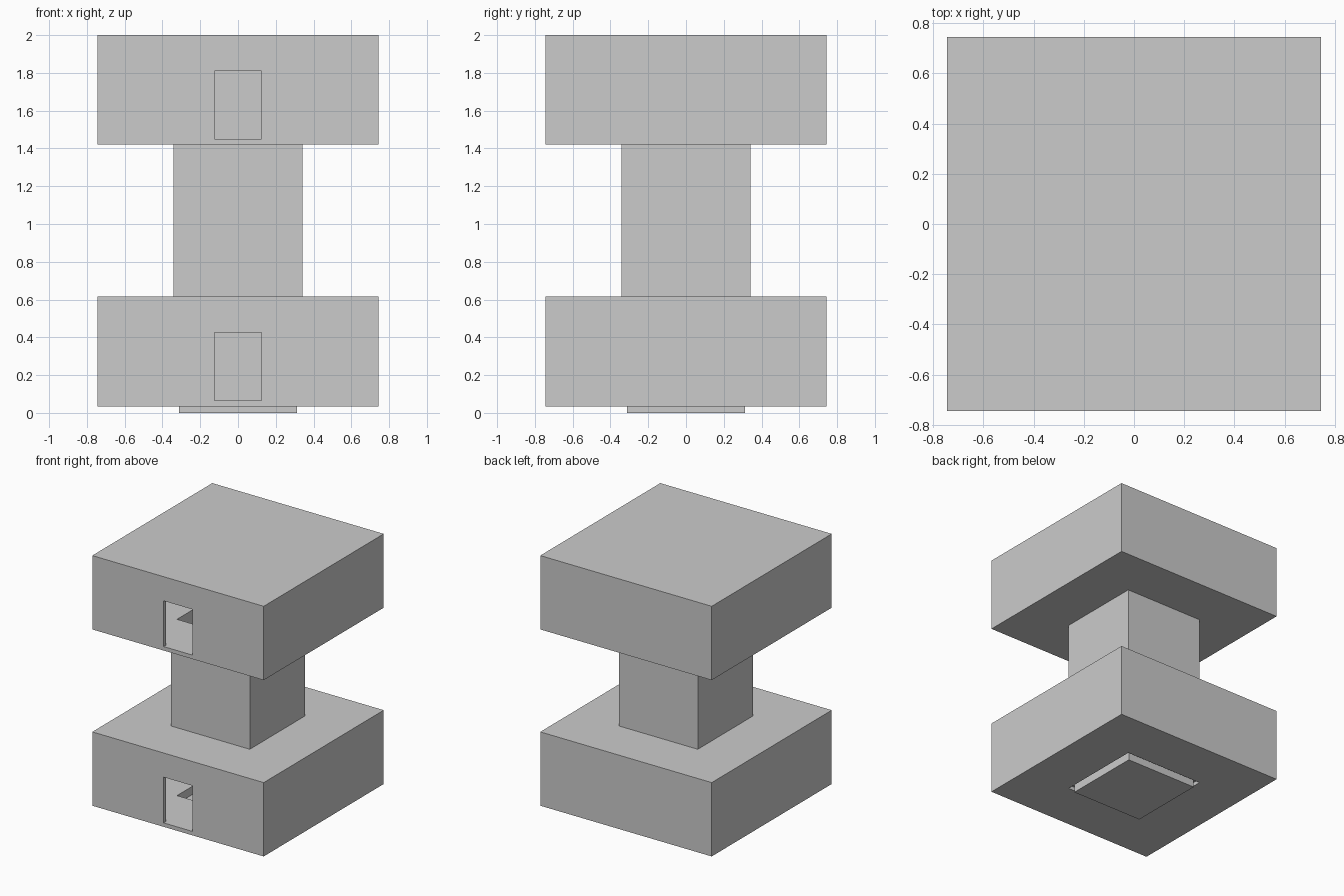
import bpy
import bmesh

if "Cube" in bpy.data.objects:
    bpy.data.objects.remove(bpy.data.objects["Cube"])


def square_lathe(name, profile, cap_start=False, cap_end=False):
    """Sweep a (half width, height) profile around a square."""
    bm = bmesh.new()
    rings = [[bm.verts.new((sx * r, sy * r, z))
              for sx, sy in ((-1, -1), (1, -1), (1, 1), (-1, 1))]
             for r, z in profile]
    for a, b in zip(rings, rings[1:]):
        for i in range(4):
            j = (i + 1) % 4
            bm.faces.new((a[i], a[j], b[j], b[i]))
    if cap_start:
        bm.faces.new(rings[0][::-1])
    if cap_end:
        bm.faces.new(rings[-1])
    bmesh.ops.recalc_face_normals(bm, faces=bm.faces)
    mesh = bpy.data.meshes.new(name)
    bm.to_mesh(mesh)
    bm.free()
    obj = bpy.data.objects.new(name, mesh)
    bpy.context.collection.objects.link(obj)
    return obj


def door_cutter(name, z0, z1):
    bpy.ops.mesh.primitive_cube_add(size=1, location=(0, -0.74, (z0 + z1) / 2))
    obj = bpy.context.object
    obj.name = name
    obj.scale = (0.25, 0.12, z1 - z0)
    obj.hide_render = True
    obj.hide_set(True)
    return obj


ROOM, SHAFT, WALL = 0.745, 0.342, 0.03
IN_ROOM, IN_SHAFT = ROOM - WALL, SHAFT - WALL

# Hollow rooms joined by a hollow shaft: outer skin, then inner skin
outer = [(ROOM, 2.0), (ROOM, 1.42), (SHAFT, 1.42), (SHAFT, 0.615),
         (ROOM, 0.615), (ROOM, 0.035), (SHAFT, 0.035)]
inner = [(SHAFT, 0.065), (IN_SHAFT, 0.065), (IN_ROOM, 0.065), (IN_ROOM, 0.585),
         (IN_SHAFT, 0.585), (IN_SHAFT, 1.45), (IN_ROOM, 1.45), (IN_ROOM, 1.97)]
inner.pop(1)
rooms = square_lathe("rooms_and_shaft", outer + inner, True, True)

# Doorways in the front wall of each room
for label, z in (("lower", 0.066), ("upper", 1.451)):
    mod = rooms.modifiers.new(label + "_doorway", 'BOOLEAN')
    mod.operation = 'DIFFERENCE'
    mod.solver = 'EXACT'
    mod.object = door_cutter(label + "_door_cutter", z, z + 0.359)

# Shallow pit under the lower floor, with the lip closing the gap around it
square_lathe("floor_pit", [(SHAFT, 0.065), (IN_SHAFT, 0.065), (IN_SHAFT, 0.0)],
             cap_end=True)
